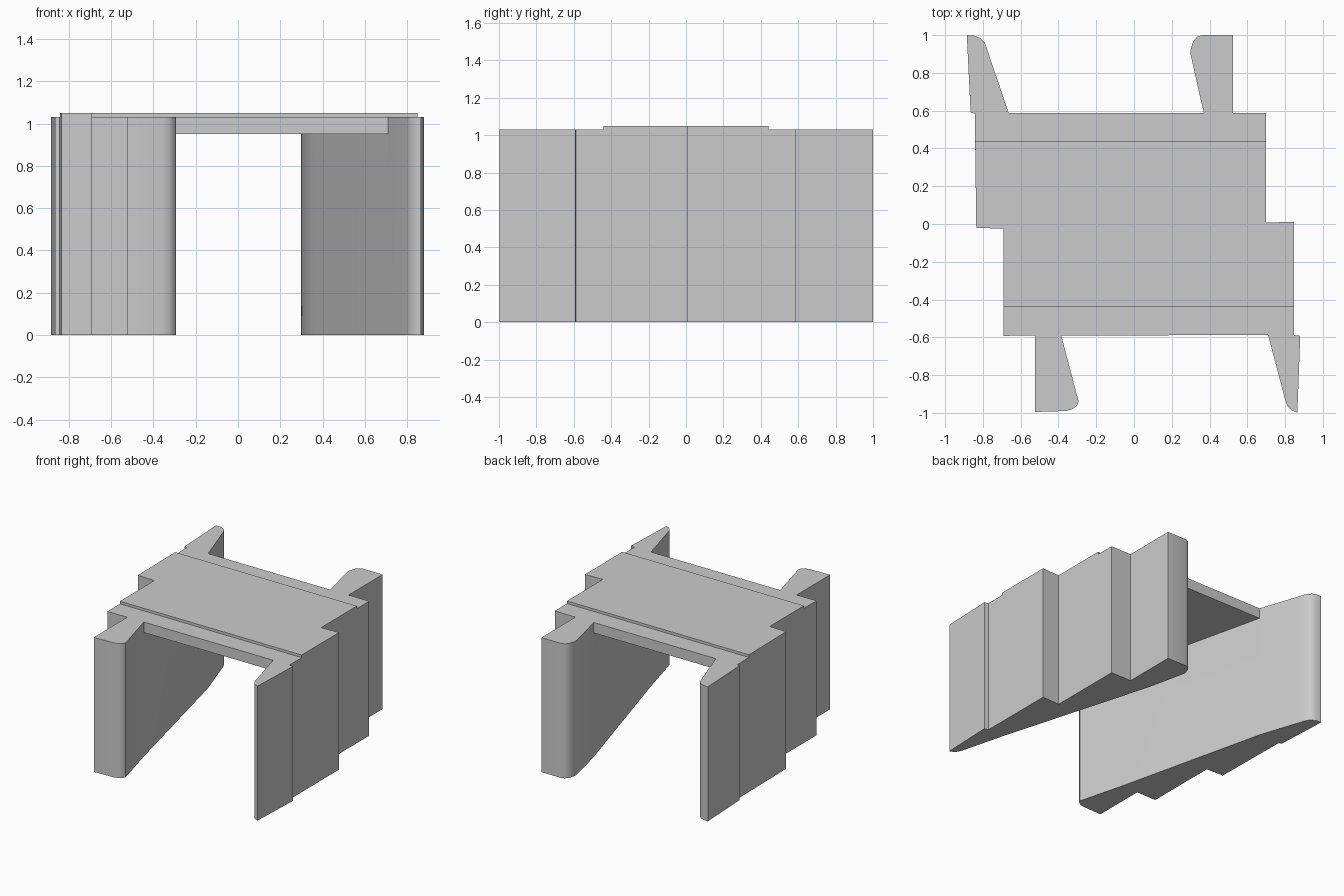
import bpy, bmesh

if "Cube" in bpy.data.objects:
    bpy.data.objects.remove(bpy.data.objects["Cube"])


def prism(name, outline, z0, z1):
    """Extrude a plan outline from z0 to z1."""
    bm = bmesh.new()
    face = bm.faces.new([bm.verts.new((x, y, z0)) for x, y in outline])
    top = bmesh.ops.extrude_face_region(bm, geom=[face])
    bmesh.ops.translate(bm, vec=(0, 0, z1 - z0),
                        verts=[v for v in top["geom"] if isinstance(v, bmesh.types.BMVert)])
    bmesh.ops.recalc_face_normals(bm, faces=bm.faces)
    mesh = bpy.data.meshes.new(name)
    bm.to_mesh(mesh)
    bm.free()
    obj = bpy.data.objects.new(name, mesh)
    bpy.context.collection.objects.link(obj)
    return obj


# Left side wall: stepped outside, slanted inside, rounded front tip
left = [(-.885, 1), (-.865, .59), (-.843, .585), (-.835, -.02), (-.692, -.025),
        (-.692, -.592), (-.525, -.59), (-.525, -.995), (-.36, -.99), (-.325, -.98),
        (-.302, -.962), (-.293, -.94), (-.385, -.59), (-.665, .59),
        (-.777, .925), (-.79, .96), (-.815, .985), (-.845, .997)]

# Right side wall: the same idea turned half round
right = [(.865, -.998), (.88, -.592), (.848, -.588), (.848, .012), (.70, .007),
         (.70, .588), (.525, .588), (.525, 1), (.36, 1), (.335, .992), (.312, .965),
         (.297, .91), (.348, .68), (.37, .588), (.71, -.588),
         (.80, -.93), (.812, -.963), (.835, -.987)]

# Deck bridging the walls, and raised strip following their steps
deck = [(-.45, -.59), (.78, -.588), (.55, .588), (-.72, .588)]
strip = [(-.692, -.44), (.848, -.44), (.848, .012), (.70, .007),
         (.70, .44), (-.841, .44), (-.835, -.02), (-.692, -.025)]

body = prism("bridge_body", left, 0, 1.03)
parts = [prism("right_wall", right, 0, 1.03), prism("deck", deck, .95, 1.03),
         prism("raised_strip", strip, 1.03, 1.05)]

# Fuse the parts into one solid
bpy.context.view_layer.objects.active = body
for part in parts:
    mod = body.modifiers.new("join_" + part.name, 'BOOLEAN')
    mod.operation = 'UNION'
    mod.solver = 'EXACT'
    mod.object = part
    bpy.ops.object.modifier_apply(modifier=mod.name)
    bpy.data.objects.remove(part)

# Smooth the rounded tips, keep corners crisp
body.select_set(True)
bpy.ops.object.shade_smooth_by_angle(angle=.6)
